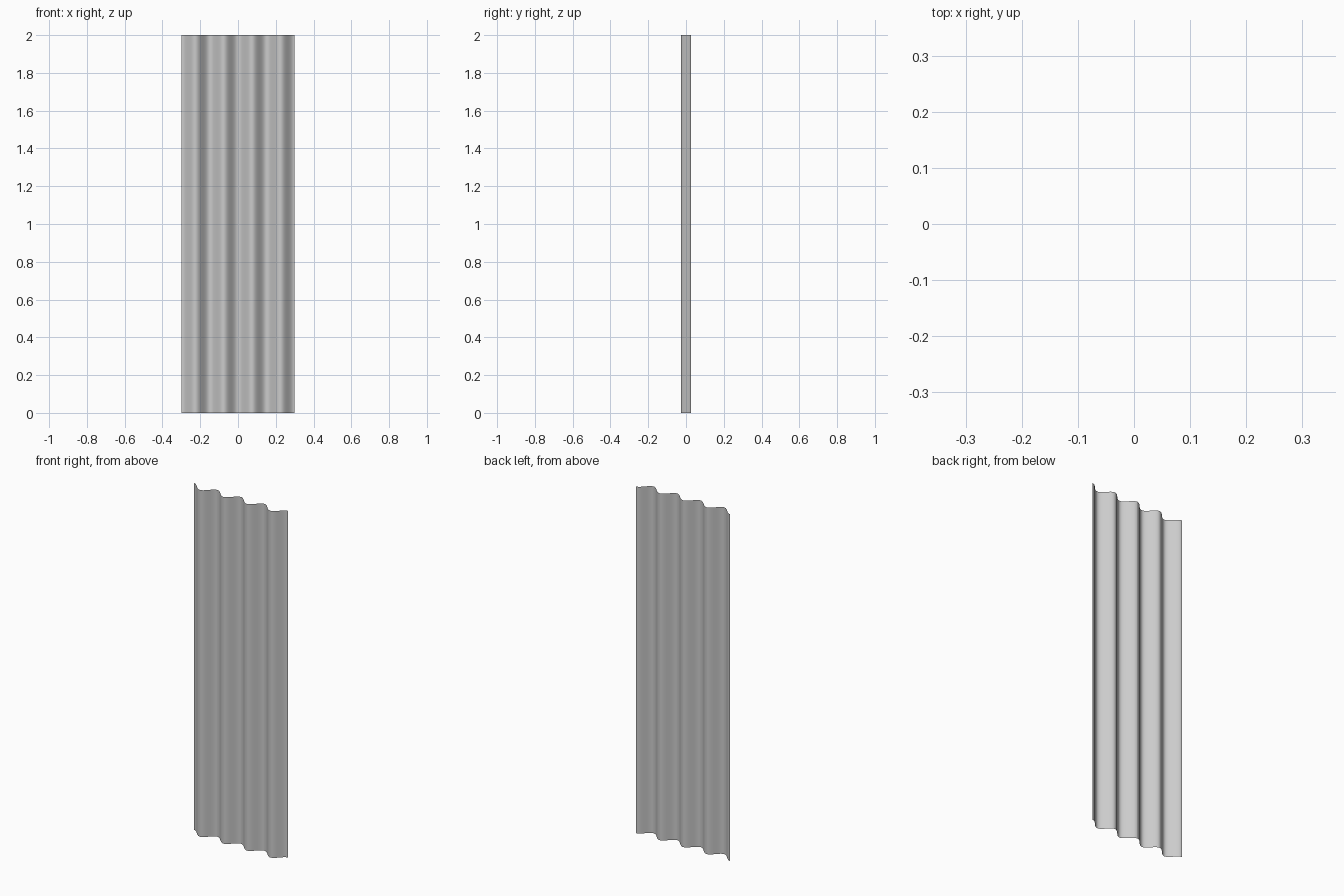
import bpy, math

if "Cube" in bpy.data.objects:
    bpy.data.objects.remove(bpy.data.objects["Cube"])

HALF_W, HEIGHT, DEPTH, FOLD = 0.30, 2.0, 0.026, 0.15
STEPS = 48  # columns per panel


def curtain_panel(name, x0, x1):
    # Thin wavy sheet: pleat profile in x/y, extruded straight up
    verts, faces = [], []
    for i in range(STEPS + 1):
        x = x0 + (x1 - x0) * i / STEPS
        y = DEPTH * math.cos(2 * math.pi * (x + HALF_W) / FOLD)
        verts += [(x, y, 0), (x, y, HEIGHT)]
    for i in range(STEPS):
        a = 2 * i
        faces.append((a, a + 2, a + 3, a + 1))
    mesh = bpy.data.meshes.new(name)
    mesh.from_pydata(verts, [], faces)
    mesh.shade_smooth()
    obj = bpy.data.objects.new(name, mesh)
    bpy.context.collection.objects.link(obj)
    return obj


# Two panels meeting at the centre seam
curtain_panel("left_curtain_panel", -HALF_W, 0)
curtain_panel("right_curtain_panel", 0, HALF_W)
